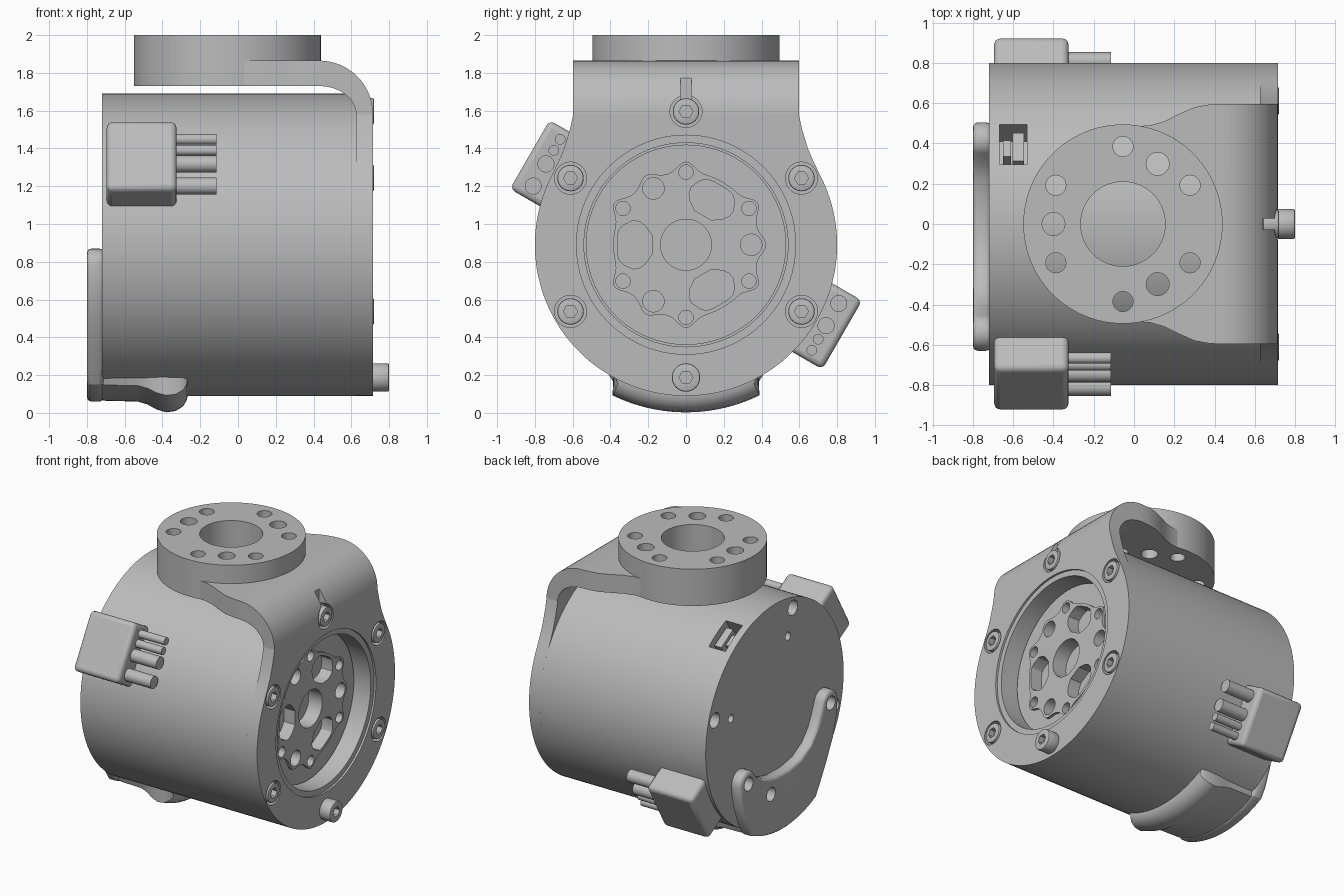
import bpy, bmesh
from math import sin, cos, pi, radians, exp
from mathutils import Matrix, Vector

if "Cube" in bpy.data.objects:
    bpy.data.objects.remove(bpy.data.objects["Cube"])

CZ = 0.89          # height of the housing axis
DISC_X = -0.055    # centre of the top flange
parts = []

grey = bpy.data.materials.new("Machined grey")
grey.use_nodes = True
grey.diffuse_color = (0.5, 0.5, 0.5, 1)
grey.node_tree.nodes["Principled BSDF"].inputs["Base Color"].default_value = (0.5, 0.5, 0.5, 1)


def finish(name, bm):
    bmesh.ops.recalc_face_normals(bm, faces=bm.faces)
    me = bpy.data.meshes.new(name)
    bm.to_mesh(me)
    bm.free()
    ob = bpy.data.objects.new(name, me)
    bpy.context.collection.objects.link(ob)
    me.materials.append(grey)
    parts.append(ob)
    return ob


def loft(name, rings):
    """Skin a list of closed rings and cap both ends."""
    bm = bmesh.new()
    vs = [[bm.verts.new(p) for p in ring] for ring in rings]
    n = len(vs[0])
    for a, b in zip(vs, vs[1:]):
        for i in range(n):
            j = (i + 1) % n
            bm.faces.new((a[i], a[j], b[j], b[i]))
    bm.faces.new(vs[0])
    bm.faces.new(vs[-1])
    return finish(name, bm)


def prism(name, pts, lo, hi, axis="x"):
    place = (lambda p, h: (h, p[0], p[1])) if axis == "x" else (lambda p, h: (p[0], p[1], h))
    return loft(name, [[place(p, h) for p in pts] for h in (lo, hi)])


def circle(r, cx=0, cy=CZ, n=32):
    return [(cx + r * cos(2 * pi * i / n), cy + r * sin(2 * pi * i / n)) for i in range(n)]


def polar(r, deg, cx=0, cy=CZ):
    return cx + r * cos(radians(deg)), cy + r * sin(radians(deg))


def box(name, size, x, r, deg, t=0):
    """Block standing on the housing: size is (x, radial, tangential)."""
    bm = bmesh.new()
    m = (Matrix.Translation((0, 0, CZ)) @ Matrix.Rotation(radians(deg), 4, "X")
         @ Matrix.Translation((x, r, t)) @ Matrix.Diagonal((*size, 1)))
    bmesh.ops.create_cube(bm, size=1, matrix=m)
    return finish(name, bm)


def bevel(ob, width, segments=3):
    mod = ob.modifiers.new("Bevel", "BEVEL")
    mod.width, mod.segments = width, segments
    mod.limit_method, mod.angle_limit = "ANGLE", radians(50)


def cut(targets, cutters):
    """Apply every modifier and boolean cut, then discard the cutters."""
    for ob in targets:
        for c in cutters:
            mod = ob.modifiers.new("Cut", "BOOLEAN")
            mod.operation, mod.object, mod.solver = "DIFFERENCE", c, "EXACT"
        bpy.context.view_layer.update()
        dg = bpy.context.evaluated_depsgraph_get()
        me = bpy.data.meshes.new_from_object(ob.evaluated_get(dg))
        ob.modifiers.clear()
        ob.data = me
    for c in cutters:
        parts.remove(c)
        bpy.data.objects.remove(c)


# Hole pattern shared by the output hub and the top flange
def pattern(lo, hi, cx, cy, axis):
    spots = [(0.385, 30 + 60 * k, 0.038 if axis == "x" else 0.05) for k in range(6)]
    start = 0 if axis == "x" else 60
    spots += [(0.345, start + 120 * k, 0.057) for k in range(3)]
    return [prism("cutter", circle(r, *polar(d, a, cx, cy), 24), lo, hi, axis) for d, a, r in spots]


# Housing with front recess, rear screw holes and a socket opening
housing = prism("housing", circle(0.8, n=128), -0.72, 0.625)
cutters = [prism("cutter", circle(0.54, n=96), 0.48, 0.7),
           box("cutter", (0.135, 0.3, 0.23), -0.6, 0.77, 60)]
for k in range(4):
    a = 17 + 90 * k
    cutters.append(prism("cutter", circle(0.055, *polar(0.725, a), 24), -0.8, -0.64))
    cutters.append(prism("cutter", circle(0.03, *polar(0.53, a), 16), -0.8, -0.66))
cut([housing], cutters)
box("socket_insert", (0.055, 0.13, 0.16), -0.575, 0.7, 60)
box("socket_key", (0.04, 0.12, 0.09), -0.63, 0.69, 60)

# Front plate: round below, flaring up into the bracket
side = [(0.68, 1.32), (0.645, 1.4), (0.615, 1.5), (0.597, 1.58)]
arc = [polar(0.8, 154 + (386 - 154) * i / 96) for i in range(97)]
plate = prism("front_plate", arc + side + [(-y, z) for y, z in reversed(side)], 0.625, 0.715)

# Bracket arm curving from the plate to the flange
stations = [(x, 1.865, x, 1.73, w) for x, w in
            ((0, 0.485), (0.08, 0.49), (0.15, 0.51), (0.22, 0.545), (0.3, 0.58), (0.37, 0.593))]
for i in range(17):
    s, c = sin(pi / 2 * i / 16), cos(pi / 2 * i / 16)
    stations.append((0.43 + 0.285 * s, 1.58 + 0.285 * c, 0.43 + 0.195 * s, 1.58 + 0.15 * c, 0.597))
arm = loft("bracket_arm", [[(xo, -w, zo), (xo, w, zo), (xi, w, zi), (xi, -w, zi)]
                           for xo, zo, xi, zi, w in stations])
cut([arm], [prism("cutter", circle(0.49, DISC_X, 0, 96), 1.6, 2.1, "z")])

# Openings in the plate and arm
screws = [polar(0.706, a) for a in (30, 150, 210, 330, 90)]
cutters = [prism("cutter", circle(0.58, n=96), 0.7, 0.8), prism("cutter", circle(0.54, n=96), 0.5, 0.8)]
cutters += [prism("cutter", circle(0.085, y, z), 0.65, 0.8) for y, z in screws]
cutters.append(prism("cutter", [(-0.028, 1.6), (0.028, 1.6), (0.028, 1.79), (-0.028, 1.79)], 0.64, 0.9))
cut([plate, arm], cutters)

# Socket head screws; the bottom one stands proud
for i, (y, z) in enumerate(screws + [(0, 0.187)]):
    lo, hi = (0.64, 0.72) if i < 5 else (0.7, 0.8)
    head = prism("screw_%d" % (i + 1), circle(0.07 if i < 5 else 0.075, y, z), lo, hi)
    bevel(head, 0.008, 2)
    cut([head], [prism("cutter", circle(0.037, y, z, 6), hi - 0.04, hi + 0.1)])

# Output disc with a scalloped hub
outline = []
for d in range(0, 360, 2):
    r = 0.385
    for centre, height, step in ((30, 0.055, 60), (0, 0.04, 120)):
        off = (d - centre + step / 2) % step - step / 2
        r += height * exp(-(off / 8) ** 2)
    outline.append(polar(r, d))
disc = prism("output_disc", circle(0.53, n=96), 0.47, 0.57)
hub = prism("output_hub", outline, 0.56, 0.59)
half = [(0.18, 0.05), (0.215, 0.1), (0.245, 0.122), (0.28, 0.128), (0.33, 0.105), (0.355, 0.08), (0.363, 0.04)]
pocket = half + [(y, -z) for y, z in reversed(half)]
cutters = pattern(0.5, 0.7, 0, CZ, "x") + [prism("cutter", circle(0.135, n=48), 0.4, 0.7)]
for a in (60, 180, 300):
    rot = Matrix.Rotation(radians(a), 2)
    pts = [rot @ Vector(p) + Vector((0, CZ)) for p in pocket]
    cutters.append(prism("cutter", pts, 0.5, 0.7))
cut([disc, hub], cutters)

# Top mounting flange
flange = prism("top_flange", circle(0.495, DISC_X, 0, 96), 1.73, 2.0, "z")
cut([flange], pattern(1.6, 2.1, DISC_X, 0, "z")
    + [prism("cutter", circle(0.21, DISC_X, 0, 64), 1.6, 2.1, "z")])

# Cable plugs on opposite sides, each with four leads
for name, deg in (("front", 150), ("rear", -30)):
    s = 1 if name == "front" else -1
    plug = box(name + "_plug", (0.37, 0.22, 0.42), -0.51, 0.845, deg)
    bevel(plug, 0.03)
    ux, uz = cos(radians(deg)), sin(radians(deg))
    for i, (t, r) in enumerate(((-0.135, 0.045), (0, 0.045), (0.083, 0.028), (0.15, 0.028))):
        y = 0.856 * ux + t * uz
        z = CZ + 0.856 * uz - t * ux
        prism("%s_lead_%d" % (name, i + 1), circle(r, y, z, 24), -0.4, -0.115)

# Rear cable cover with rounded lugs
lug_a, lug_b = (-0.54, 0.78), (0.415, 0.55)
cover_pts = [polar(0.83, 243 + 54 * i / 24) for i in range(25)]
cover_pts += [(0.42, 0.22), (0.47, 0.35), (0.5, 0.47)]
cover_pts += [polar(0.09, a, *lug_b) for a in range(0, 136, 15)]
cover_pts += [(0.3, 0.55), (0.22, 0.51), (0.1, 0.48), (-0.06, 0.475), (-0.2, 0.5),
              (-0.31, 0.56), (-0.38, 0.64), (-0.42, 0.72)]
cover_pts += [polar(0.09, a, *lug_a) for a in range(15, 181, 15)]
cover_pts += [(-0.625, 0.68), (-0.58, 0.52), (-0.5, 0.36), (-0.42, 0.22)]
cover = prism("cable_cover", cover_pts, -0.8, -0.71)
bevel(cover, 0.025)
cut([cover], [prism("cutter", circle(0.05, y, z, 24), -0.9, -0.73)
              for y, z in (lug_a, lug_b, (0.155, 0.375))])

# Cover continuing under the housing with a swelling at its end
rings = []
for x, r in ((-0.77, 0.815), (-0.7, 0.826), (-0.53, 0.83), (-0.48, 0.845), (-0.43, 0.872), (-0.38, 0.887),
             (-0.33, 0.88), (-0.29, 0.855), (-0.27, 0.82), (-0.265, 0.79)):
    sweep = [i / 16 - 1 for i in range(33)]
    outer = [polar(r, 270 + 26 * u) for u in sweep]
    inner = [polar(0.78, 270 + 29.5 * u) for u in reversed(sweep)]
    rings.append([(x, y, z) for y, z in outer + inner])
loft("lower_cable_cover", rings)

# Smooth curved faces and keep crisp edges
bpy.ops.object.select_all(action="DESELECT")
for ob in parts:
    ob.select_set(True)
bpy.context.view_layer.objects.active = housing
bpy.ops.object.shade_smooth_by_angle(angle=radians(30))
